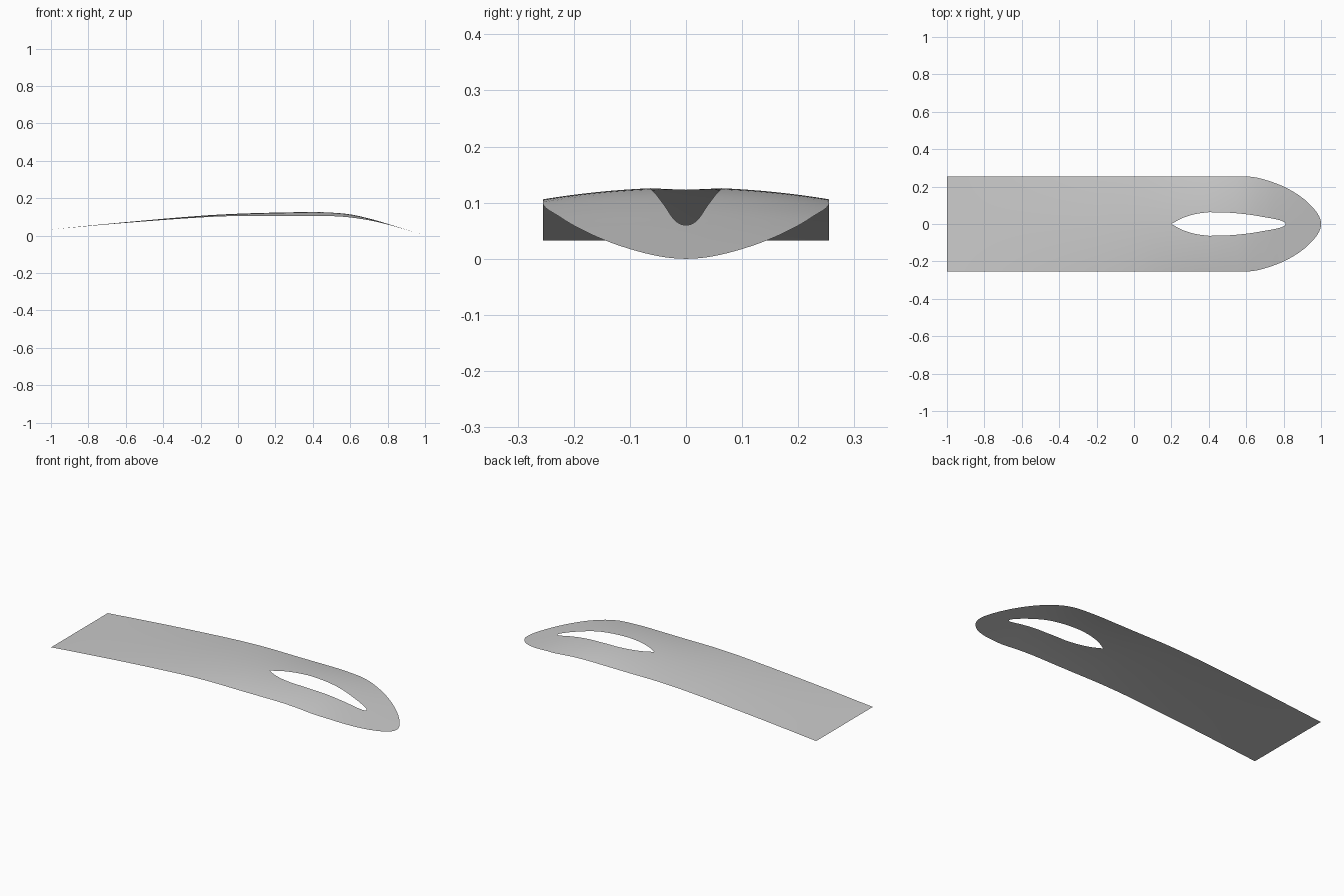
import bpy, bmesh
from math import sqrt

cube = bpy.data.objects.get("Cube")
if cube:
    bpy.data.objects.remove(cube, do_unlink=True)


def curve(points):
    """Smooth monotone-friendly interpolation through (position, value) points."""
    xs, vs = zip(*points)
    last = len(xs) - 1

    def slope(i):
        a, b = max(i - 1, 0), min(i + 1, last)
        return (vs[b] - vs[a]) / (xs[b] - xs[a])

    def value(x):
        x = min(max(x, xs[0]), xs[last])
        i = next(k for k in range(last) if x <= xs[k + 1])
        h = xs[i + 1] - xs[i]
        t = (x - xs[i]) / h
        return ((1 + 2 * t) * (1 - t) ** 2 * vs[i] + t * (1 - t) ** 2 * h * slope(i)
                + t * t * (3 - 2 * t) * vs[i + 1] + t * t * (t - 1) * h * slope(i + 1))
    return value


HALF = 0.255
HOLE_START, HOLE_END, NOSE_START = 0.2, 0.81, 0.6

# Height along the middle, and how far the long edges drop below it
ridge = curve([(-1, .033), (-.6, .072), (-.2, .106), (0, .117), (.2, .123), (.4, .127),
               (.5, .124), (.6, .114), (.7, .092), (.8, .063), (.9, .032), (1, 0)])
crown = curve([(-1, 0), (-.6, .004), (-.2, .009), (0, .012), (.2, .018),
               (.4, .021), (.6, .017), (.8, .006), (1, 0)])
# Rounded nose and rounded hole end, measured by the root of the distance to the tip
nose = curve([(0, 0), (.14, .057), (.224, .095), (.316, .14), (.447, .2),
              (.548, .237), (.59, .249), (sqrt(1 - NOSE_START), HALF)])
hole_front = curve([(0, 0), (.1, .012), (.173, .02), (.33, .036), (.458, .052),
                    (.557, .061), (.64, .063)])
hole_back = curve([(.2, 0), (.25, .028), (.3, .046), (.35, .057), (.4, .063)])


def outer(x):
    return HALF if x <= NOSE_START else nose(sqrt(max(1 - x, 0)))


def inner(x):
    if not HOLE_START < x < HOLE_END:
        return 0
    return hole_back(x) if x < .4 else hole_front(sqrt(HOLE_END - x))


def steps(a, b, n, power=1):
    """Stations from a up to b, crowding toward b when power is 2."""
    return [b - (b - a) * (1 - i / n) ** power for i in range(n)]


stations = (steps(-1, HOLE_START, 40) + steps(HOLE_START, .4, 14)
            + steps(.4, HOLE_END, 32, 2) + steps(HOLE_END, 1, 20, 2) + [1])
COLUMNS = 14

# Curved sheet with a teardrop opening, built as two mirrored halves
bm = bmesh.new()
for side in (1, -1):
    rows = []
    for x in stations:
        row = []
        for c in range(COLUMNS + 1):
            y = inner(x) + (outer(x) - inner(x)) * c / COLUMNS
            z = ridge(x) - crown(x) * (y / HALF) ** 2
            row.append(bm.verts.new((x, side * y, z)))
        rows.append(row)
    for r0, r1 in zip(rows, rows[1:]):
        for c in range(COLUMNS):
            quad = [r0[c], r1[c], r1[c + 1], r0[c + 1]]
            bm.faces.new(quad if side > 0 else quad[::-1])
bmesh.ops.remove_doubles(bm, verts=bm.verts, dist=1e-5)
for face in bm.faces:
    face.smooth = True

mesh = bpy.data.meshes.new("curved_blade")
bm.to_mesh(mesh)
bm.free()
blade = bpy.data.objects.new("curved_blade", mesh)
bpy.context.collection.objects.link(blade)

grey = bpy.data.materials.new("light_grey")
grey.use_nodes = True
colour = (0.6, 0.6, 0.6, 1)
grey.diffuse_color = colour
grey.node_tree.nodes["Principled BSDF"].inputs["Base Color"].default_value = colour
mesh.materials.append(grey)
